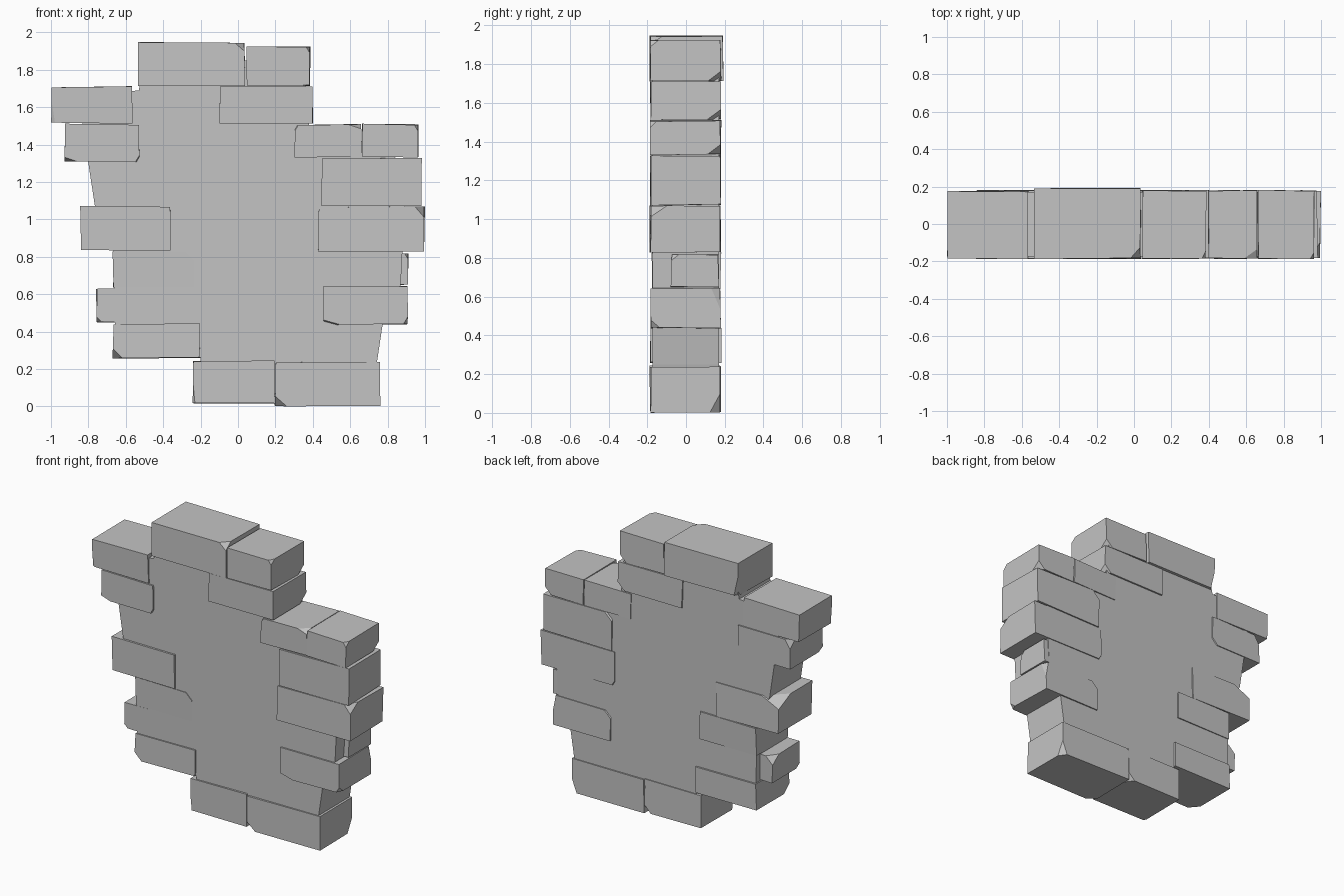
import bpy, bmesh, random
from mathutils import Vector

random.seed(4)
cube = bpy.data.objects.get("Cube")
if cube:
    bpy.data.objects.remove(cube)

stone = bpy.data.materials.new("grey stone")
stone.use_nodes = True
GREY = (0.55, 0.55, 0.55, 1)
stone.diffuse_color = GREY
stone.node_tree.nodes["Principled BSDF"].inputs["Base Color"].default_value = GREY


def finish(name, bm):
    bmesh.ops.recalc_face_normals(bm, faces=bm.faces)
    mesh = bpy.data.meshes.new(name)
    bm.to_mesh(mesh)
    bm.free()
    mesh.materials.append(stone)
    obj = bpy.data.objects.new(name, mesh)
    bpy.context.collection.objects.link(obj)


def chip(bm, low, high, signs, size):
    """Slice one corner off a block; size is the cut length on x, y and z."""
    s = Vector(signs)
    corner = Vector([h if k > 0 else l for l, h, k in zip(low, high, s)])
    normal = Vector([k / c for k, c in zip(s, size)])
    point = corner - Vector((s.x * size[0], 0, 0))
    geom = bm.verts[:] + bm.edges[:] + bm.faces[:]
    cut = bmesh.ops.bisect_plane(bm, geom=geom, plane_co=point, plane_no=normal,
                                 clear_outer=True)["geom_cut"]
    edges = [e for e in cut if isinstance(e, bmesh.types.BMEdge)]
    if edges:
        bmesh.ops.holes_fill(bm, edges=bm.edges[:], sides=0)


def block(name, x0, x1, z0, z1, chips=(), y0=-0.188, y1=0.183):
    """Slightly uneven stone block with broken corners."""
    low, high = (x0, y0, z0), (x1, y1, z1)
    bm = bmesh.new()
    bmesh.ops.create_cube(bm, size=1)
    for v in bm.verts:
        v.co = [l if c < 0 else h for c, l, h in zip(v.co, low, high)]
        for i in range(3):
            inward = random.uniform(0, 0.008)
            v.co[i] += inward if v.co[i] == low[i] or abs(v.co[i] - low[i]) < 1e-5 else -inward
    for signs, size in chips:
        chip(bm, low, high, signs, size)
    finish(name, bm)


# Wall core: an irregular slab
outline = [(-.2, .05), (.7, .05), (.745, .25), (.775, .45), (.87, .65), (.88, .85),
           (.9, 1.3), (.6, 1.45), (.38, 1.5), (.35, 1.85), (-.5, 1.85), (-.53, 1.69),
           (-.85, 1.65), (-.8, 1.3), (-.765, 1.07), (-.665, .85), (-.66, .45),
           (-.6, .28), (-.2, .26)]
core = bmesh.new()
face = core.faces.new([core.verts.new((x, -.173, z)) for x, z in outline])
slab = bmesh.ops.extrude_face_region(core, geom=[face])["geom"]
bmesh.ops.translate(core, vec=(0, .343, 0),
                    verts=[v for v in slab if isinstance(v, bmesh.types.BMVert)])
finish("wall_core", core)

# Corner names: l/r = low/high x, f/b = front/back, d/u = down/up
SIGN = {"l": -1, "r": 1, "f": -1, "b": 1, "d": -1, "u": 1}
SMALL, MID, WIDE, TALL = (.03, .06, .05), (.06, .08, .06), (.09, .06, .03), (.04, .06, .17)


def at(corner, size):
    return [SIGN[c] for c in corner], size


# Top course
block("top_block_right", -.537, .04, 1.71, 1.95,
      [at("rfu", (.07, .08, .06)), at("lbd", TALL)], y1=.195)
block("top_block_left", .04, .39, 1.71, 1.925, [at("rfu", SMALL), at("rbd", MID)])
block("upper_block_left", -.1, .402, 1.51, 1.712, [at("rbd", MID)])

# Left edge, from the top down
block("left_block_1_inner", .3, .665, 1.33, 1.51, [at("lfu", SMALL), at("rfu", WIDE)])
block("left_block_1_outer", .662, .967, 1.33, 1.512, [at("rfu", (.03, .05, .05)), at("rbd", MID)])
block("left_block_2", .445, .983, 1.07, 1.332, [at("lbu", MID)])
block("left_block_3", .425, 1.0, .825, 1.07, [at("rfu", (.06, .1, .07)), at("lbd", SMALL)])
block("left_block_4", .5, .915, .645, .822, [at("rfu", SMALL)], y0=-.08, y1=.172)
block("left_block_5", .455, .908, .435, .645,
      [at("lfd", (.11, .05, .03)), at("rfd", SMALL), at("rbu", (.03, .06, .15)), at("lbu", MID)])

# Right edge, from the top down
block("right_block_1", -1.0, -.56, 1.51, 1.712, [at("lfd", (.03, .02, .18))], y1=.178)
block("right_block_2", -.93, -.522, 1.305, 1.512,
      [at("lfd", WIDE), at("rfd", SMALL), at("lbu", (.05, .1, .08)), at("rbd", MID)])
block("right_block_3", -.845, -.355, .83, 1.072, [at("lbu", (.15, .14, .07))])
block("right_block_4", -.672, -.227, .63, .832, [at("rfu", (.06, .4, .06))], y0=-.18)
block("right_block_5", -.76, -.42, .445, .632,
      [at("lfd", (.04, .06, .04)), at("lbu", (.06, .08, .06))], y0=-.178, y1=.13)
block("right_block_6", -.672, -.2, .255, .445, [at("lfd", (.06, .07, .06))])

# Bottom course
block("bottom_block_right", -.245, .2, .012, .247, [at("rbd", MID), at("lfd", (.02, .03, .2))])
block("bottom_block_left", .195, .765, 0, .243,
      [at("lfd", (.07, .06, .06)), at("rbd", (.05, .07, .13))])
